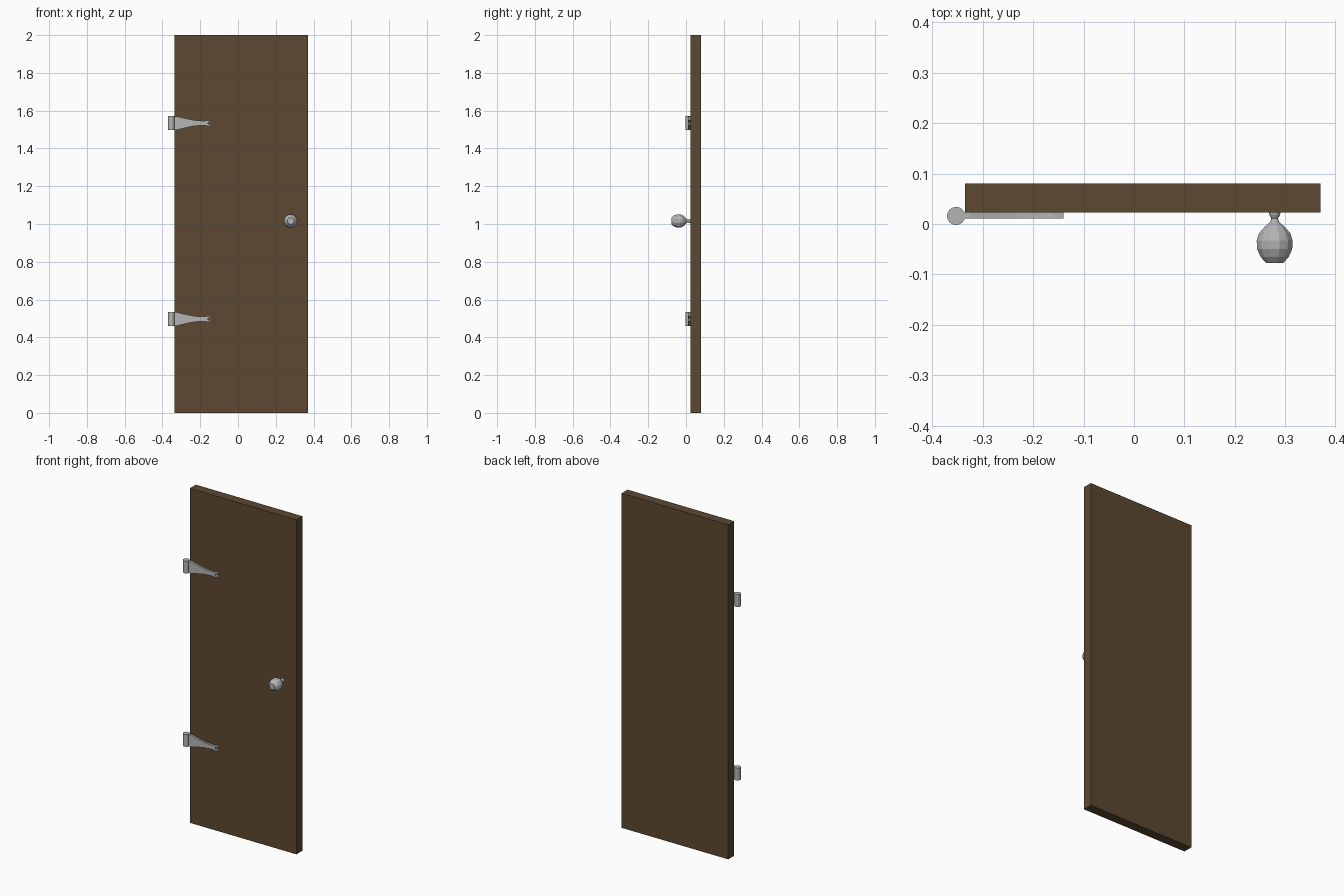
import bpy, bmesh
from math import sin, cos, pi
from mathutils import Matrix

cube = bpy.data.objects.get("Cube")
if cube:
    bpy.data.objects.remove(cube, do_unlink=True)


def material(name, color):
    m = bpy.data.materials.new(name)
    m.use_nodes = True
    m.diffuse_color = color
    m.node_tree.nodes["Principled BSDF"].inputs["Base Color"].default_value = color
    return m


wood = material("brown wood", (0.107, 0.065, 0.031, 1))
metal = material("grey metal", (0.46, 0.46, 0.46, 1))


def finish(name, bm, mat):
    bmesh.ops.recalc_face_normals(bm, faces=bm.faces)
    mesh = bpy.data.meshes.new(name)
    bm.to_mesh(mesh)
    bm.free()
    mesh.materials.append(mat)
    obj = bpy.data.objects.new(name, mesh)
    bpy.context.collection.objects.link(obj)
    return obj


# Door slab
x0, x1, y0, y1, height = -0.335, 0.37, 0.023, 0.08, 2.0
bm = bmesh.new()
bmesh.ops.create_cube(bm, size=1, matrix=Matrix.Translation(
    ((x0 + x1) / 2, (y0 + y1) / 2, height / 2)) @ Matrix.Diagonal((x1 - x0, y1 - y0, height, 1)))
finish("door_panel", bm, wood)

# Hinges: round barrel and a tapering strap with a notched tip
strap_half = [(-0.345, 0.036), (-0.325, 0.036), (-0.295, 0.029), (-0.265, 0.022),
              (-0.235, 0.016), (-0.205, 0.013), (-0.175, 0.012), (-0.16, 0.016),
              (-0.14, 0.013), (-0.146, 0.006), (-0.16, 0.004)]
strap_outline = strap_half + [(x, -z) for x, z in reversed(strap_half)]
for label, zc in (("upper", 1.534), ("lower", 0.497)):
    bm = bmesh.new()
    bmesh.ops.create_cone(bm, cap_ends=True, segments=16, radius1=0.018, radius2=0.018,
                          depth=0.074, matrix=Matrix.Translation((-0.353, 0.016, zc)))
    finish(label + "_hinge_barrel", bm, metal)

    bm = bmesh.new()
    face = bm.faces.new([bm.verts.new((x, 0.011, zc + z)) for x, z in strap_outline])
    ext = bmesh.ops.extrude_face_region(bm, geom=[face])["geom"]
    bmesh.ops.translate(bm, vec=(0, 0.013, 0),
                        verts=[v for v in ext if isinstance(v, bmesh.types.BMVert)])
    finish(label + "_hinge_strap", bm, metal)

# Knob: faceted lathe around the y axis, with a flared neck
profile = [(0.012, 0.024), (0.011, 0.018), (0.007, 0.011), (0.009, 0.004), (0.02, -0.005),
           (0.032, -0.018), (0.037, -0.033), (0.036, -0.05), (0.029, -0.065), (0.018, -0.077)]
sides = 12
bm = bmesh.new()
rings = [[bm.verts.new((0.279 + r * cos(2 * pi * (i + 0.5) / sides), y,
                        1.016 + r * sin(2 * pi * (i + 0.5) / sides)))
          for i in range(sides)] for r, y in profile]
for a, b in zip(rings, rings[1:]):
    for i in range(sides):
        j = (i + 1) % sides
        bm.faces.new((a[i], a[j], b[j], b[i]))
bm.faces.new(rings[0])
bm.faces.new(rings[-1])
finish("door_knob", bm, metal)
